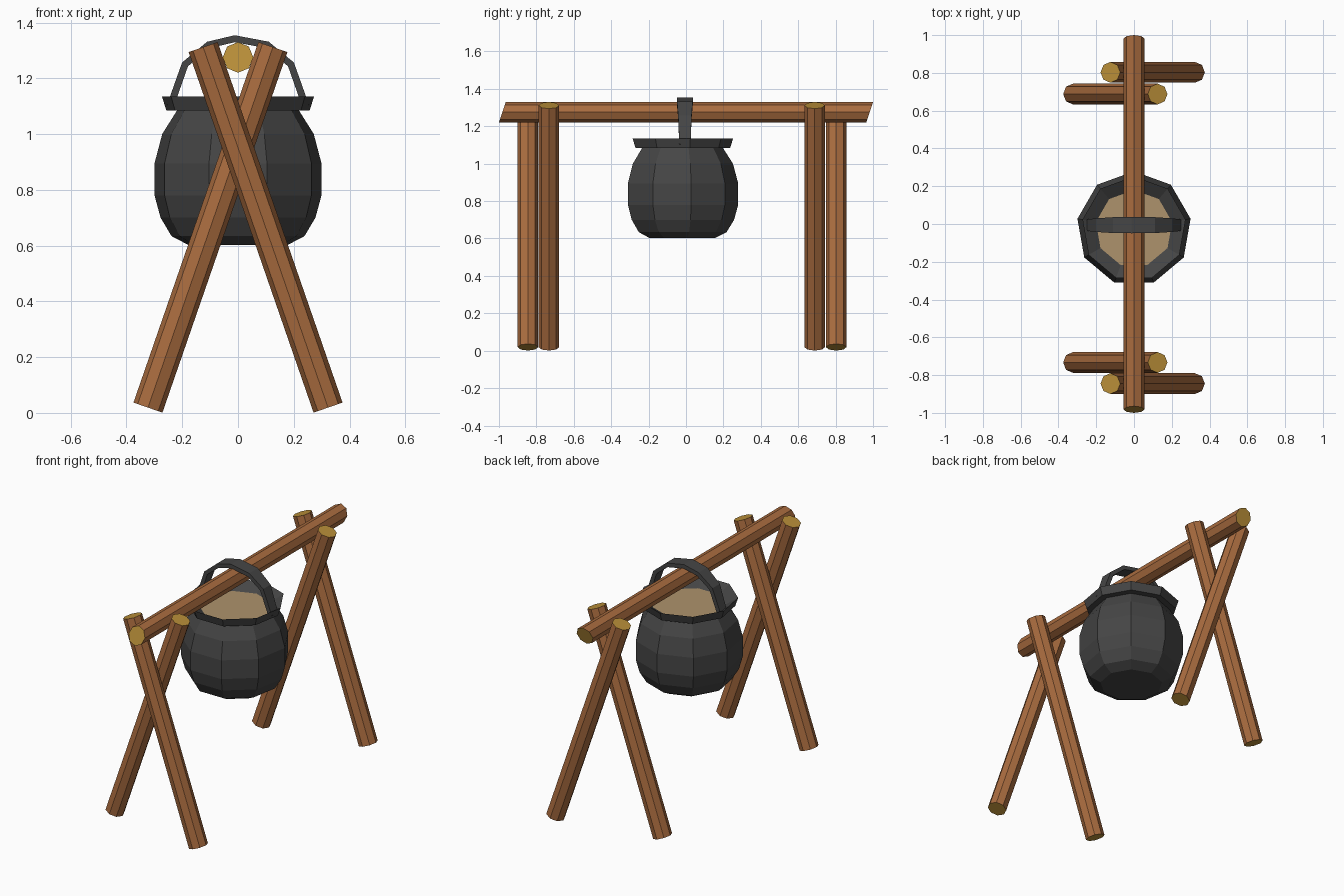
import bpy, bmesh
from math import sin, cos, pi
from mathutils import Vector

if "Cube" in bpy.data.objects:
    bpy.data.objects.remove(bpy.data.objects["Cube"])


def material(name, rgb):
    m = bpy.data.materials.new(name)
    m.diffuse_color = (*rgb, 1)
    m.use_nodes = True
    m.node_tree.nodes["Principled BSDF"].inputs["Base Color"].default_value = m.diffuse_color
    return m


BARK = material("bark", (0.40, 0.15, 0.05))
CUT = material("cut_wood", (0.48, 0.27, 0.04))
IRON = material("iron", (0.06, 0.06, 0.06))
SOUP = material("soup", (0.42, 0.29, 0.15))


def finish(name, bm, mats):
    bmesh.ops.recalc_face_normals(bm, faces=bm.faces)
    me = bpy.data.meshes.new(name)
    bm.to_mesh(me)
    bm.free()
    for m in mats:
        me.materials.append(m)
    ob = bpy.data.objects.new(name, me)
    bpy.context.collection.objects.link(ob)
    return ob


def loft(bm, rings, caps=True):
    """Skin a list of point rings with quads; returns the end faces."""
    vs = [[bm.verts.new(p) for p in r] for r in rings]
    n = len(vs[0])
    for a, b in zip(vs, vs[1:]):
        for i in range(n):
            j = (i + 1) % n
            bm.faces.new((a[i], a[j], b[j], b[i]))
    return [bm.faces.new(vs[0]), bm.faces.new(vs[-1])] if caps else []


def log(name, a, b, r=0.055, shear=0.0):
    """Eight-sided log lying in an axis plane, with pale inset ends."""
    a, b = Vector(a), Vector(b)
    d = (b - a).normalized()
    side = Vector((1, 0, 0)) if abs(d.y) > 0.5 else Vector((0, 1, 0))
    up = d.cross(side)
    if up.z < 0:
        up = -up
    bm = bmesh.new()
    ring = [(cos(i * pi / 4), sin(i * pi / 4)) for i in range(8)]
    ends = loft(bm, [[c + side * r * u + up * r * v + d * shear * v for u, v in ring]
                     for c in (a, b)])
    bmesh.ops.inset_individual(bm, faces=ends, thickness=0.006)
    for f in ends:
        f.material_index = 1
    return finish(name, bm, [BARK, CUT])


# Crossed legs at both ends, and the beam resting in the forks
for end, y_left, y_right in (("front", -0.733, -0.845), ("back", 0.688, 0.803)):
    log(end + "_leg_left", (-0.323, y_left, 0.019), (0.125, y_left, 1.312))
    log(end + "_leg_right", (0.323, y_right, 0.019), (-0.125, y_right, 1.312))
log("cross_beam", (0, -0.982, 1.275), (0, 0.982, 1.275), shear=0.018)

# Nine-sided pot
POT_Y = -0.025


def ring9(r, z):
    return [(r * cos(pi / 2 + i * 2 * pi / 9), POT_Y + r * sin(pi / 2 + i * 2 * pi / 9), z)
            for i in range(9)]


profile = [(0.18, 0.602), (0.242, 0.634), (0.282, 0.70), (0.304, 0.78), (0.304, 0.895),
           (0.276, 1.0), (0.222, 1.085), (0.261, 1.085), (0.277, 1.135), (0.205, 1.09)]
bm = bmesh.new()
faces = loft(bm, [ring9(r, z) for r, z in profile])
bm.faces.remove(faces[1])
finish("pot", bm, [IRON])

# Soup surface
bm = bmesh.new()
bm.faces.new([bm.verts.new(p) for p in ring9(0.205, 1.09)])
finish("soup", bm, [SOUP])

# Flat strap handle hung over the beam: (x, z, half width)
path = [(-0.243, 1.10, 0.03), (-0.19, 1.25, 0.036), (-0.105, 1.32, 0.042), (-0.012, 1.342, 0.043),
        (0.105, 1.32, 0.042), (0.19, 1.25, 0.036), (0.243, 1.10, 0.03)]
rings = []
for i, (x, z, w) in enumerate(path):
    p, q = path[max(i - 1, 0)], path[min(i + 1, len(path) - 1)]
    t = Vector((q[0] - p[0], 0, q[1] - p[1])).normalized()
    n = Vector((-t.z, 0, t.x)) * 0.0125
    c = Vector((x, -0.006, z))
    s = Vector((0, w, 0))
    rings.append([c + n + s, c + n - s, c - n - s, c - n + s])
bm = bmesh.new()
loft(bm, rings)
finish("handle", bm, [IRON])
